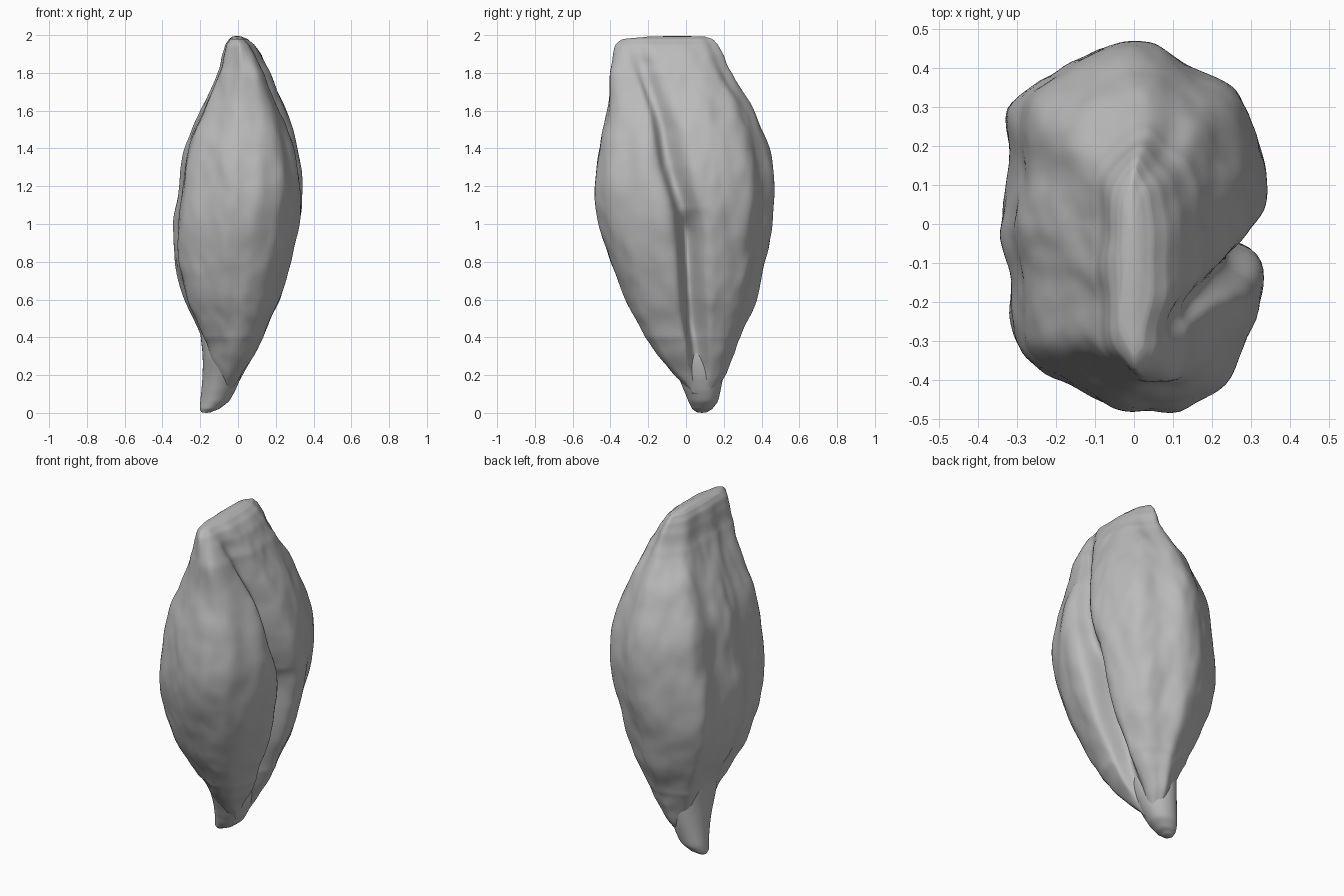
import bpy, bmesh, math
from mathutils import Vector, noise

cube = bpy.data.objects.get("Cube")
if cube:
    bpy.data.objects.remove(cube)

husk = bpy.data.materials.new("husk_grey")
husk.use_nodes = True
husk.diffuse_color = (0.5, 0.5, 0.5, 1)
husk.node_tree.nodes["Principled BSDF"].inputs["Base Color"].default_value = (0.5, 0.5, 0.5, 1)


def spline(a, b, c, d, t):
    return b + 0.5 * t * (c - a + t * (2 * a - 5 * b + 4 * c - d + t * (3 * (b - c) + d - a)))


def sample(keys, z, col):
    """Smooth value of one column of a profile at height z."""
    z = min(max(z, keys[0][0]), keys[-1][0])
    i = 0
    while i < len(keys) - 2 and z > keys[i + 1][0]:
        i += 1
    t = (z - keys[i][0]) / (keys[i + 1][0] - keys[i][0])
    p = [keys[min(max(k, 0), len(keys) - 1)][col] for k in range(i - 1, i + 3)]
    return spline(*p, t)


def closed_outline(points, per):
    n = len(points)
    return [[spline(*[points[(i + k) % n][c] for k in (-1, 0, 1, 2)], s / per) for c in (0, 1)]
            for i in range(n) for s in range(per)]


def loft(name, heights, ring_at):
    """Skin stacked rings and cap both ends."""
    bm = bmesh.new()
    rings = [[bm.verts.new(p) for p in ring_at(z)] for z in heights]
    for low, high in zip(rings, rings[1:]):
        for i in range(len(low)):
            j = (i + 1) % len(low)
            bm.faces.new((low[i], low[j], high[j], high[i]))
    for ring, step in ((rings[0], -1), (rings[-1], 1)):
        hub = bm.verts.new(sum((v.co for v in ring), Vector()) / len(ring) + Vector((0, 0, 0.004 * step)))
        for i in range(len(ring)):
            bm.faces.new((ring[i], ring[(i + 1) % len(ring)], hub))
    bmesh.ops.recalc_face_normals(bm, faces=bm.faces)
    mesh = bpy.data.meshes.new(name)
    bm.to_mesh(mesh)
    bm.free()
    mesh.materials.append(husk)
    obj = bpy.data.objects.new(name, mesh)
    bpy.context.collection.objects.link(obj)
    for face in mesh.polygons:
        face.use_smooth = True
    return obj


# Body profile: height, x range, y range
BODY = [(0.1, -.10, -.02, .03, .14), (0.2, -.12, .03, -.06, .21), (0.3, -.155, .09, -.14, .25),
        (0.4, -.195, .14, -.21, .29), (0.6, -.28, .22, -.32, .37), (0.8, -.335, .28, -.40, .42),
        (1.0, -.34, .325, -.46, .46), (1.2, -.31, .34, -.48, .47), (1.4, -.28, .31, -.46, .44),
        (1.6, -.20, .25, -.415, .36), (1.8, -.11, .17, -.405, .245), (1.9, -.08, .12, -.39, .2),
        (1.95, -.065, .085, -.375, .17), (1.98, -.045, .05, -.33, .14), (1.992, -.03, .02, -.2, .1)]

# Angular husk cross-section, scaled to the ranges above
SECTION = [(1, -.1), (.97, -.42), (.62, -.88), (0, -1), (-.42, -.9), (-.88, -.68), (-.93, -.3), (-1, 0),
           (-.93, .3), (-.9, .68), (-.4, .92), (0, 1), (.38, .87), (.75, .72), (.97, .4), (1, .2)]

# Crease on the +x side: height, y centre, depth, width
CREASE = [(0.1, .07, .01, .04), (0.25, .06, .05, .05), (0.5, .03, .12, .055), (0.8, .01, .15, .055),
          (0.97, .0, .17, .06), (1.08, -.02, .11, .07), (1.3, -.09, .10, .07), (1.6, -.15, .07, .06),
          (1.85, -.23, .04, .06), (1.99, -.27, .01, .06)]
outline = closed_outline(SECTION, 10)


def body_ring(z):
    x0, x1, y0, y1 = (sample(BODY, z, c) for c in range(1, 5))
    yc, depth, width = (sample(CREASE, z, c) for c in range(1, 4))
    ring = []
    for u, v in outline:
        x = (x0 + x1) / 2 + u * (x1 - x0) / 2
        y = (y0 + y1) / 2 + v * (y1 - y0) / 2
        # soft wrinkles stretched along the grain
        fine = noise.noise(Vector((x * 9, y * 9, z * 4))) * 0.010
        fine += noise.noise(Vector((x * 18, y * 18, z * 9 + 5))) * 0.004
        fade = min(1, (x1 - x0) / 0.3)
        x += u * fine * fade
        y += v * fine * fade
        # main crease and a shallow side furrow on the rear lobe
        if u > 0:
            gate = min(1, u * 2.5)
            x -= gate * depth * math.exp(-((y - yc) / width) ** 2)
            # front lobe leans over the crease
            y += gate * 0.025 * fade * math.exp(-((y - yc + 0.09) / 0.05) ** 2)
        # flat vein along the front face
        if y < yc:
            ridge = 0.12 * (z - 0.3) if z < 1.3 else 0.12
            y -= 0.008 * fade * math.exp(-((x - ridge) / 0.04) ** 2)
        ring.append((x, y, z))
    return ring


# Stalk scar: height, x range, y range
BASE = [(0.004, -.195, -.14, .055, .115), (0.02, -.202, -.10, .035, .14), (0.06, -.2, -.05, .015, .17),
        (0.12, -.195, -.015, -.01, .185), (0.2, -.19, .015, -.045, .2), (0.3, -.19, .03, -.09, .21),
        (0.42, -.2, .02, -.1, .2), (0.55, -.2, -.02, -.08, .16)]


def base_ring(z):
    x0, x1, y0, y1 = (sample(BASE, z, c) for c in range(1, 5))
    ring = []
    for i in range(64):
        a = math.tau * i / 64
        r = 1 + 0.025 * math.sin(3 * a + 6 * z)
        ring.append(((x0 + x1) / 2 + r * math.cos(a) * (x1 - x0) / 2,
                     (y0 + y1) / 2 + r * math.sin(a) * (y1 - y0) / 2, z))
    return ring


body_heights = [0.1 + 1.85 * i / 130 for i in range(130)] + [1.95 + 0.042 * i / 10 for i in range(11)]
loft("seed_body", body_heights, body_ring)
loft("seed_base", [0.004 + 0.546 * (i / 40) ** 1.5 for i in range(41)], base_ring)
